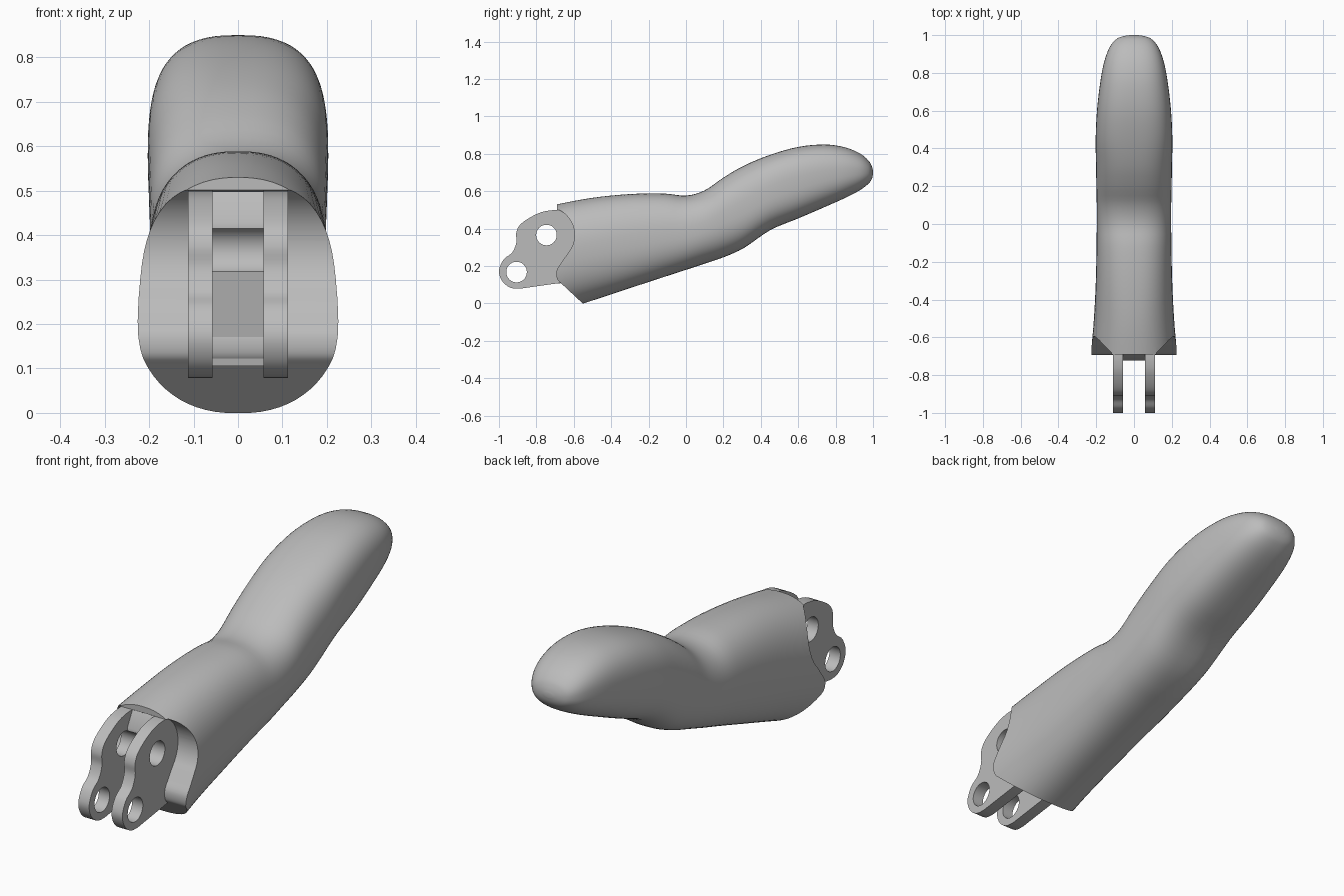
import bpy, bmesh, math
from mathutils import Vector

if "Cube" in bpy.data.objects:
    bpy.data.objects.remove(bpy.data.objects["Cube"], do_unlink=True)

grey = bpy.data.materials.new("plain grey")
grey.use_nodes = True
grey.diffuse_color = (0.5, 0.5, 0.5, 1)
grey.node_tree.nodes["Principled BSDF"].inputs["Base Color"].default_value = (0.5, 0.5, 0.5, 1)


def spline(rows, steps):
    """Catmull-Rom curve through rows of any width."""
    out = []
    for i in range(len(rows) - 1):
        a, b = rows[max(i - 1, 0)], rows[i]
        c, d = rows[i + 1], rows[min(i + 2, len(rows) - 1)]
        for s in range(steps):
            t = s / steps
            out.append([0.5 * (2 * q + (r - p) * t + (2 * p - 5 * q + 4 * r - w) * t ** 2
                               + (3 * q - p - 3 * r + w) * t ** 3)
                        for p, q, r, w in zip(a, b, c, d)])
    return out + [list(rows[-1])]


def finish(name, bm):
    bmesh.ops.recalc_face_normals(bm, faces=bm.faces)
    mesh = bpy.data.meshes.new(name)
    bm.to_mesh(mesh)
    bm.free()
    mesh.materials.append(grey)
    obj = bpy.data.objects.new(name, mesh)
    bpy.context.collection.objects.link(obj)
    return obj


def add_plate(bm, outline, x0, x1):
    """Side outline (y, z) extruded across x."""
    face = bm.faces.new([bm.verts.new((x0, y, z)) for y, z in outline])
    ext = bmesh.ops.extrude_face_region(bm, geom=[face])
    verts = [v for v in ext["geom"] if isinstance(v, bmesh.types.BMVert)]
    bmesh.ops.translate(bm, verts=verts, vec=Vector((x1 - x0, 0, 0)))


def select_only(obj):
    bpy.ops.object.select_all(action='DESELECT')
    obj.select_set(True)
    bpy.context.view_layer.objects.active = obj


def cut(obj, cutter):
    mod = obj.modifiers.new("cut", 'BOOLEAN')
    mod.operation, mod.solver, mod.object = 'DIFFERENCE', 'EXACT', cutter
    select_only(obj)
    bpy.ops.object.modifier_apply(modifier=mod.name)


def circle(cy, cz, r, n=40):
    return [(cy + r * math.cos(2 * math.pi * i / n), cz + r * math.sin(2 * math.pi * i / n))
            for i in range(n)]


# Finger body: stations of y, top z, bottom z, half width, roundness
stations = [
    (-0.80, 0.505, -0.08, 0.235, 2.3), (-0.69, 0.53, -0.046, 0.228, 2.3),
    (-0.50, 0.565, 0.016, 0.212, 2.3), (-0.30, 0.585, 0.082, 0.202, 2.4),
    (-0.12, 0.588, 0.141, 0.198, 2.4), (0.00, 0.577, 0.18, 0.197, 2.4),
    (0.10, 0.605, 0.213, 0.197, 2.4), (0.20, 0.673, 0.247, 0.199, 2.5),
    (0.31, 0.737, 0.297, 0.201, 2.6), (0.45, 0.795, 0.392, 0.203, 2.7),
    (0.60, 0.837, 0.455, 0.196, 2.7), (0.74, 0.85, 0.515, 0.18, 2.6),
    (0.85, 0.835, 0.564, 0.160, 2.5), (0.93, 0.802, 0.606, 0.132, 2.4),
    (0.975, 0.765, 0.64, 0.098, 2.3), (0.993, 0.735, 0.665, 0.062, 2.2),
    (1.00, 0.71, 0.69, 0.02, 2.0)]
bm = bmesh.new()
N = 64
rings = []
for y, top, bottom, half, power in spline(stations, 4):
    ring = []
    for k in range(N):
        c, s = math.cos(2 * math.pi * k / N), math.sin(2 * math.pi * k / N)
        x = half * math.copysign(abs(c) ** (2 / power), c)
        z = (top + bottom) / 2 + (top - bottom) / 2 * math.copysign(abs(s) ** (2 / power), s)
        ring.append(bm.verts.new((x, y, z)))
    rings.append(ring)
for a, b in zip(rings, rings[1:]):
    for k in range(N):
        bm.faces.new((a[k], a[(k + 1) % N], b[(k + 1) % N], b[k]))
bm.faces.new(rings[0])
bm.faces.new(rings[-1])
body = finish("finger_body", bm)

# Hollowed front end around the hinge, with a slanted chin below
PIN = (-0.746, 0.366)
arc = [(PIN[0] + 0.15 * math.cos(math.radians(a)), PIN[1] + 0.15 * math.sin(math.radians(a)))
       for a in range(64, -41, -4)]
lower = spline([(-0.631, 0.27), (-0.665, 0.22), (-0.688, 0.185), (-0.693, 0.155),
                (-0.687, 0.128), (-0.67, 0.11)], 4)
hollow = arc + lower[1:] + [(-0.52, -0.03), (-0.52, -0.3), (-1.1, -0.3), (-1.1, 0.7),
                            (-0.69, 0.7), (-0.69, 0.501)]
bm = bmesh.new()
add_plate(bm, hollow, -0.5, 0.5)
front_cutter = finish("front_cutter", bm)
cut(body, front_cutter)

# Two hinge lugs
edge = spline([(-0.68, 0.5), (-0.73, 0.497), (-0.785, 0.484), (-0.85, 0.45), (-0.892, 0.415),
               (-0.908, 0.375), (-0.907, 0.325), (-0.93, 0.272), (-0.975, 0.235),
               (-1.0, 0.175), (-0.983, 0.12), (-0.94, 0.085), (-0.89, 0.079)], 5)
outline = edge + [(-0.67, 0.11), (-0.62, 0.13), (-0.58, 0.3), (-0.58, 0.4), (-0.62, 0.47)]
bm = bmesh.new()
for x0, x1 in ((-0.112, -0.057), (0.057, 0.112)):
    add_plate(bm, outline, x0, x1)
lugs = finish("hinge_lugs", bm)

# Web between the lugs
bm = bmesh.new()
add_plate(bm, [(-0.685, 0.498), (-0.722, 0.43), (-0.722, 0.33), (-0.68, 0.105),
               (-0.6, 0.13), (-0.57, 0.36), (-0.62, 0.47)], -0.06, 0.06)
web = finish("hinge_web", bm)

# Pin holes
bm = bmesh.new()
add_plate(bm, circle(*PIN, 0.055), -0.3, 0.3)
add_plate(bm, circle(-0.906, 0.168, 0.055), -0.3, 0.3)
hole_cutter = finish("hole_cutter", bm)
cut(lugs, hole_cutter)
cut(web, hole_cutter)

for helper in (front_cutter, hole_cutter):
    bpy.data.objects.remove(helper, do_unlink=True)
for obj in (body, lugs, web):
    select_only(obj)
    bpy.ops.object.shade_smooth_by_angle(angle=math.radians(35))
